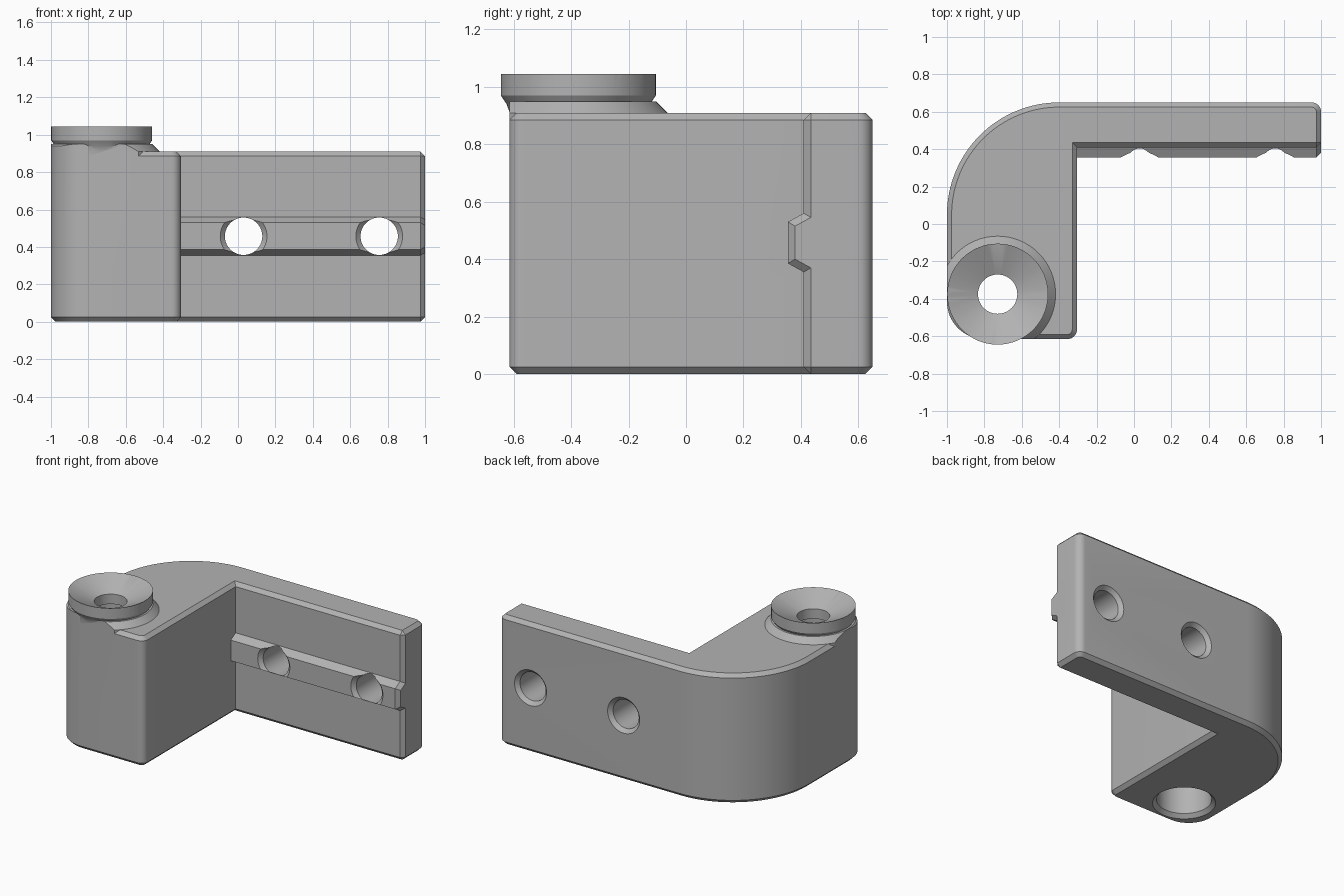
import bpy, bmesh, math
from mathutils import Matrix, Vector

if "Cube" in bpy.data.objects:
    bpy.data.objects.remove(bpy.data.objects["Cube"], do_unlink=True)

HEIGHT, CHAMFER = 0.91, 0.025
WALL_Y, WALL_X = 0.41, -0.305      # inner faces of the two arms
POST = (-0.729, -0.375)            # axis of the foot socket

grey = bpy.data.materials.new("grey plastic")
grey.use_nodes = True
grey.diffuse_color = (0.45, 0.45, 0.45, 1)
grey.node_tree.nodes["Principled BSDF"].inputs["Base Color"].default_value = grey.diffuse_color


def make_object(name, bm):
    bmesh.ops.recalc_face_normals(bm, faces=bm.faces)
    mesh = bpy.data.meshes.new(name)
    bm.to_mesh(mesh)
    bm.free()
    mesh.materials.append(grey)
    obj = bpy.data.objects.new(name, mesh)
    bpy.context.collection.objects.link(obj)
    return obj


def prism(points, direction):
    bm = bmesh.new()
    face = bm.faces.new([bm.verts.new(p) for p in points])
    top = bmesh.ops.extrude_face_region(bm, geom=[face])["geom"]
    bmesh.ops.translate(bm, vec=direction, verts=[v for v in top if isinstance(v, bmesh.types.BMVert)])
    return bm


def chamfer(bm, rule):
    edges = [e for e in bm.edges if rule(*[v.co for v in e.verts])]
    bmesh.ops.bevel(bm, geom=edges, offset=CHAMFER, segments=1, affect='EDGES')


def lathe(name, profile, matrix, sides=64):
    bm = bmesh.new()
    rings = []
    for r, z in profile:
        angles = [2 * math.pi * i / sides for i in range(sides)]
        rings.append([bm.verts.new((r * math.cos(a), r * math.sin(a), z)) for a in angles])
    for a, b in zip(rings, rings[1:]):
        for i in range(sides):
            j = (i + 1) % sides
            bm.faces.new((a[i], a[j], b[j], b[i]))
    bm.faces.new(rings[0])
    bm.faces.new(rings[-1])
    bm.transform(matrix)
    return make_object(name, bm)


def combine(target, tool, operation):
    mod = target.modifiers.new(operation.lower(), 'BOOLEAN')
    mod.operation, mod.solver, mod.object = operation, 'EXACT', tool
    bpy.context.view_layer.objects.active = target
    bpy.ops.object.modifier_apply(modifier=mod.name)
    bpy.data.objects.remove(tool, do_unlink=True)


def arc(cx, cy, r, start, steps):
    angles = [math.radians(start + 90 * i / steps) for i in range(steps + 1)]
    return [(cx + r * math.cos(a), cy + r * math.sin(a), 0) for a in angles]


# L-shaped outline, counter-clockwise
outline = (arc(0.95, 0.60, 0.05, 0, 8) + arc(-0.4, 0.05, 0.6, 90, 32)
           + arc(-0.8, -0.415, 0.2, 180, 16) + arc(WALL_X - 0.05, -0.565, 0.05, 270, 8)
           + [(WALL_X, WALL_Y, 0), (1, WALL_Y, 0)])

# Bracket body with chamfered rims and arm end
bm = prism(outline, Vector((0, 0, HEIGHT)))
chamfer(bm, lambda a, b: abs(a.z - b.z) < 1e-4
        or (a.x > 0.99 and abs(a.y - WALL_Y) < 1e-4 and abs(b.y - WALL_Y) < 1e-4))
bracket = make_object("corner_bracket", bm)

# Locating rail along the inner wall
section = [(0.5, 0.355), (WALL_Y, 0.355), (0.355, 0.385), (0.355, 0.53), (WALL_Y, 0.56), (0.5, 0.56)]
bm = prism([(WALL_X - 0.1, y, z) for y, z in section], Vector((1.1 - WALL_X, 0, 0)))
chamfer(bm, lambda a, b: min(a.x, b.x) > 0.99 and max(a.y, b.y) < 0.45)
combine(bracket, make_object("rail", bm), 'UNION')

# Flared collar, trimmed to the body outline
at_post = Matrix.Translation((*POST, 0))
collar = lathe("collar", [(0.31, 0.86), (0.31, HEIGHT), (0.27, 0.95)], at_post)
combine(collar, make_object("trim", prism(outline, Vector((0, 0, 1.2)))), 'INTERSECT')
combine(bracket, collar, 'UNION')

# Round foot socket on top
cup = lathe("cup", [(0.235, 0.87), (0.239, 0.91), (0.25, 0.94), (0.27, 0.97), (0.27, 1.045)], at_post)
combine(bracket, cup, 'UNION')

# Dish, neck and wide bore through the post
bore = lathe("bore_cutter", [(0.21, -0.01), (0.175, CHAMFER), (0.175, 0.9), (0.105, 0.9),
                             (0.105, 0.97), (0.281, 1.05)], at_post)
combine(bracket, bore, 'DIFFERENCE')

# Screw holes countersunk at both ends
for x in (0.03, 0.755):
    place = Matrix.Translation((x, 0, 0.457)) @ Matrix.Rotation(-math.pi / 2, 4, 'X')
    hole = lathe("hole_cutter", [(0.135, 0.345), (0.1, 0.38), (0.1, 0.625), (0.135, 0.66)], place)
    combine(bracket, hole, 'DIFFERENCE')

bpy.ops.object.select_all(action='DESELECT')
bracket.select_set(True)
bpy.context.view_layer.objects.active = bracket
bpy.ops.object.shade_smooth_by_angle(angle=math.radians(25))
